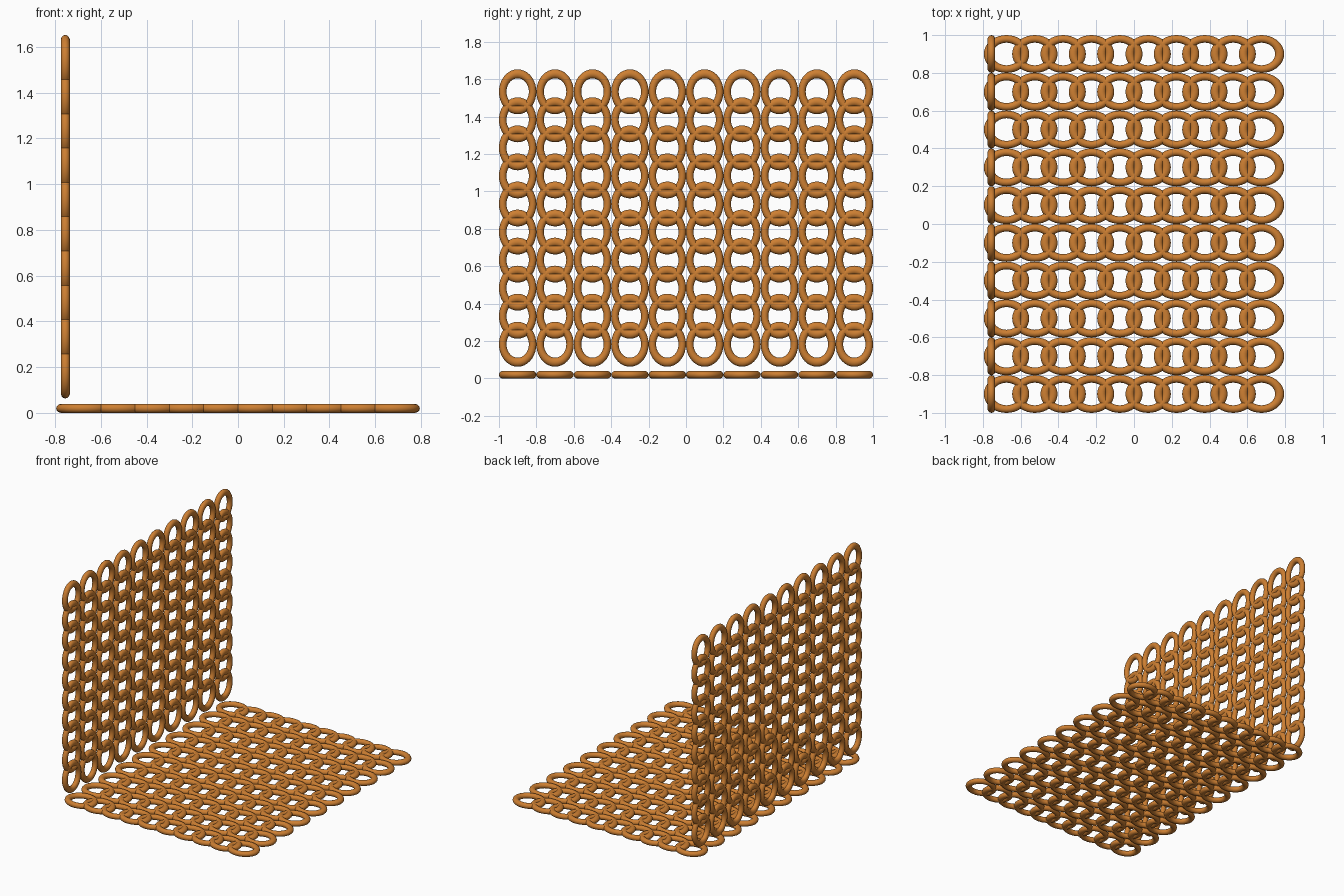
import bpy
import math

if "Cube" in bpy.data.objects:
    bpy.data.objects.remove(bpy.data.objects["Cube"])

LINKS, ROWS = 10, 10
LINK_STEP, ROW_STEP = 0.15, 0.2

bronze = bpy.data.materials.new("bronze")
bronze.diffuse_color = (0.610, 0.212, 0.032, 1)
bronze.use_nodes = True
bronze.node_tree.nodes["Principled BSDF"].inputs["Base Color"].default_value = bronze.diffuse_color


def chain_panel(name, start, rotation):
    """Sheet of stretched rings: chained along local x, repeated in rows along y."""
    bpy.ops.mesh.primitive_torus_add(
        major_radius=0.08, minor_radius=0.02, major_segments=36, minor_segments=14)
    panel = bpy.context.object
    panel.name = name
    # stretch the ring into an oval link
    for v in panel.data.vertices:
        v.co.x *= 1.2
    panel.location = start
    panel.rotation_euler = rotation
    panel.data.materials.append(bronze)
    bpy.ops.object.shade_smooth()
    for count, step in ((LINKS, (LINK_STEP, 0, 0)), (ROWS, (0, ROW_STEP, 0))):
        array = panel.modifiers.new("repeat", 'ARRAY')
        array.count = count
        array.use_relative_offset = False
        array.use_constant_offset = True
        array.constant_offset_displace = step
    return panel


first_row = -ROW_STEP * (ROWS - 1) / 2
first_link = -LINK_STEP * (LINKS - 1) / 2

# flat seat sheet
chain_panel("seat", (first_link, first_row, 0.02), (0, 0, 0))
# upright back sheet, local x turned to point up
chain_panel("back", (-0.755, first_row, 0.183), (0, -math.pi / 2, 0))
